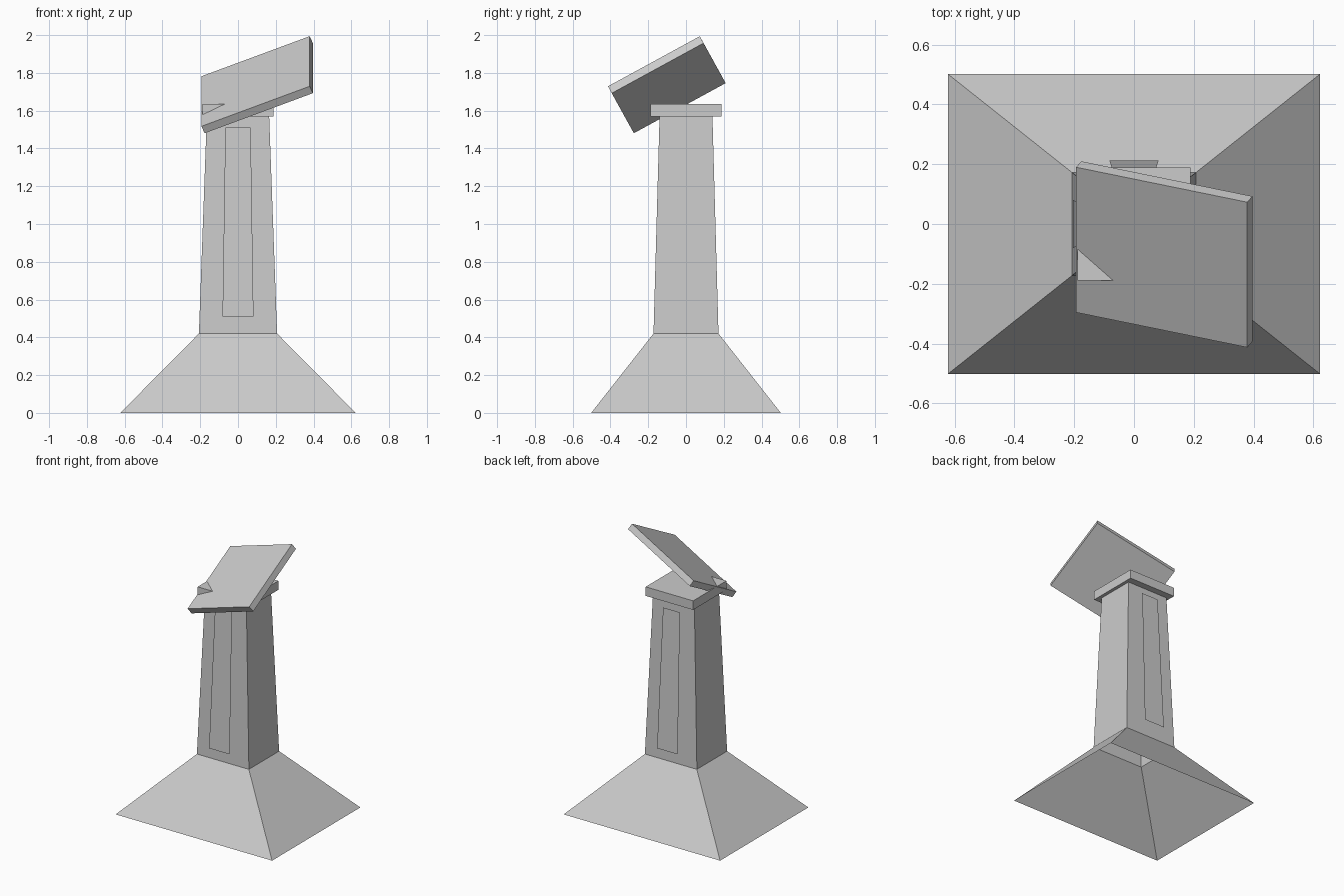
import bpy
from mathutils import Vector

if "Cube" in bpy.data.objects:
    bpy.data.objects.remove(bpy.data.objects["Cube"])

gray = bpy.data.materials.new("plain gray")
gray.diffuse_color = (0.6, 0.6, 0.6, 1)
gray.use_nodes = True
gray.node_tree.nodes["Principled BSDF"].inputs["Base Color"].default_value = gray.diffuse_color


def add(name, verts, faces):
    mesh = bpy.data.meshes.new(name)
    mesh.from_pydata([tuple(v) for v in verts], [], faces)
    mesh.materials.append(gray)
    obj = bpy.data.objects.new(name, mesh)
    bpy.context.collection.objects.link(obj)
    return obj


def ring(hx, hy, z):
    return [(-hx, -hy, z), (hx, -hy, z), (hx, hy, z), (-hx, hy, z)]


SIDES = [(i, (i + 1) % 4, 4 + (i + 1) % 4, 4 + i) for i in range(4)]
CAPS = [(3, 2, 1, 0), (4, 5, 6, 7)]

# Hollow flared base and tapered column, open underneath
add("flared_base", ring(0.623, 0.502, 0) + ring(0.207, 0.172, 0.42), SIDES)
add("column", ring(0.207, 0.172, 0.42) + ring(0.165, 0.14, 1.57), SIDES)

# Square cap
add("column_cap", ring(0.189, 0.189, 1.57) + ring(0.189, 0.189, 1.635), SIDES + CAPS)

# Thin tapered panels: floating in front and behind, flush on the sides
for s, label in ((-1, "front"), (1, "back")):
    add(label + "_panel",
        [(s * x, s * y, z) for x, y, z in
         ((0.082, 0.212, 0.51), (-0.082, 0.212, 0.51),
          (-0.067, 0.165, 1.51), (0.067, 0.165, 1.51))], [(0, 1, 2, 3)])
for s, label in ((-1, "left"), (1, "right")):
    add(label + "_panel",
        [(s * x, s * y, z) for x, y, z in
         ((0.2045, -0.08, 0.51), (0.2045, 0.08, 0.51),
          (0.168, 0.066, 1.51), (0.168, -0.066, 1.51))], [(0, 1, 2, 3)])

# Tilted reading board, a slab that the cap corner pokes through
corner = Vector((-0.194, 0.19, 1.782))
across = Vector((0.573, -0.117, 0.212))
down = Vector((0, -0.486, -0.265))
depth = across.cross(down).normalized() * 0.045
top = [corner + down, corner + down + across, corner + across, corner]
add("tilted_board", [p + depth for p in top] + top, SIDES + CAPS)
